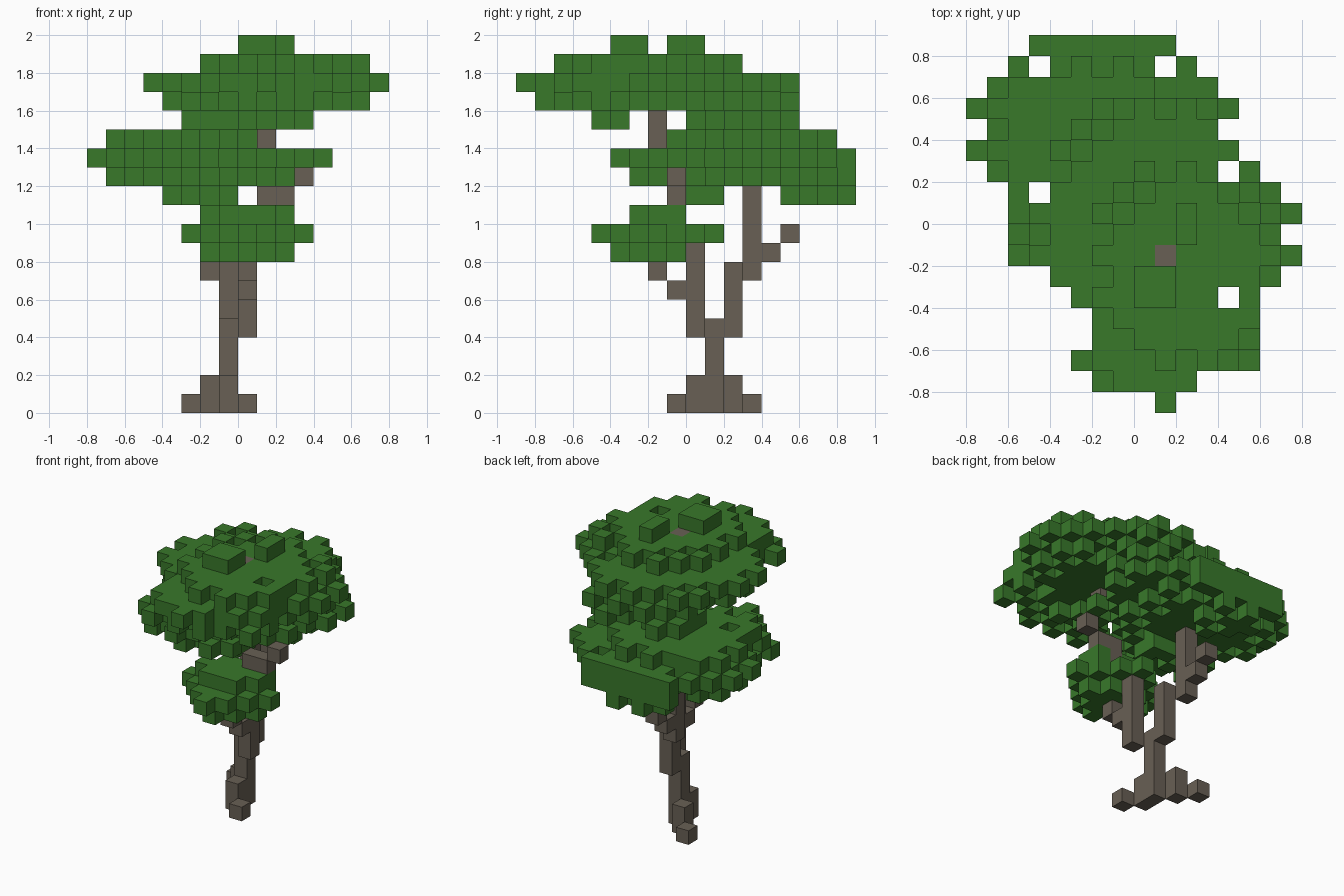
import bpy
import bmesh
from mathutils import Vector

UNIT = 0.1

cube = bpy.data.objects.get("Cube")
if cube:
    bpy.data.objects.remove(cube, do_unlink=True)


def material(name, rgb):
    m = bpy.data.materials.new(name)
    m.use_nodes = True
    m.diffuse_color = (*rgb, 1)
    m.node_tree.nodes["Principled BSDF"].inputs["Base Color"].default_value = (*rgb, 1)
    return m


leaf_green = material("leaf green", (0.040, 0.188, 0.023))
bark_brown = material("bark brown", (0.140, 0.117, 0.090))


def box(x, y, z, nx=1, ny=1, nz=1):
    """Block of cells with its low corner at x, y, z."""
    return {(x + i, y + j, z + k)
            for i in range(nx) for j in range(ny) for k in range(nz)}


# Outline of the whole crown: spans of columns for each row, back to front
OUTLINE = [
    [(-5, 2)], [(-6, -5), (-4, 1), (2, 3)], [(-7, 4)], [(-8, 5)], [(-7, 4)],
    [(-8, 5)], [(-7, 4), (5, 6)], [(-6, -5), (-4, 7)], [(-6, 8)], [(-6, 7)],
    [(-6, 8)], [(-4, 7)], [(-3, 4), (5, 6)], [(-2, 6)], [(-2, 6)],
    [(-3, 6)], [(-2, 3)], [(1, 2)],
]
footprint = {(x, 8 - row) for row, spans in enumerate(OUTLINE)
             for a, b in spans for x in range(a, b)}


def layer(z, x0, x1, y0, y1, core):
    """Elliptical slice of foliage: solid core, then a chequered leafy rim."""
    cells = set()
    mx, my, rx, ry = (x0 + x1) / 2, (y0 + y1) / 2, (x1 - x0) / 2, (y1 - y0) / 2
    for x in range(x0, x1):
        for y in range(y0, y1):
            d = ((x + 0.5 - mx) / rx) ** 2 + ((y + 0.5 - my) / ry) ** 2
            leafy = d <= 1.05 and (x + y + z) % 2 == 0
            if (d <= core or leafy) and (x, y) in footprint:
                cells.add((x, y, z))
    return cells


# Trunk: diagonal roots, stem and two forking branches
trunk = (
    box(0, -1, 0) | box(-1, 0, 0, nz=2) | box(-2, 2, 0, nz=2) | box(-3, 3, 0)
    | box(-1, 1, 0, nz=5)
)
back_branch = (
    box(-1, 2, 4, nz=4) | box(-2, 3, 7, nz=5) | box(-2, 4, 8) | box(-2, 5, 9)
)
front_branch = (
    box(0, 0, 4, nz=5) | box(0, -1, 6) | box(0, -2, 7)
    | box(1, -1, 9, nz=2) | box(1, -1, 11, nx=2) | box(3, -1, 12)
    | box(1, -2, 14, nz=5)
)

# Upper crown
upper = (
    layer(15, 0, 3, -5, -3, 0.1) | layer(15, 0, 4, 0, 6, 0.1)
    | layer(16, -4, 7, -8, 6, 0.35) | layer(17, -5, 8, -9, 6, 0.7)
    | box(1, -9, 17) | layer(18, -2, 7, -7, 3, 0.65)
    | box(0, -4, 19, nx=2, ny=2) | box(2, -1, 19, ny=2)
)

# Rear crown, cut flat at the back, with a bulge towards the front
rear = (
    layer(11, -4, 0, 5, 10, 0.1) | layer(11, -4, -1, 0, 2, 0.1)
    | box(-1, 0, 11, ny=2)
    | layer(12, -7, 3, -1, 10, 0.35) | layer(12, -5, 1, -3, 2, 0.2)
    | layer(13, -8, 5, -2, 11, 0.7) | layer(13, -6, 1, -4, 3, 0.5)
    | layer(14, -7, 2, -1, 8, 0.65) | layer(15, -3, 0, 2, 6, 1)
    | box(-5, 8, 12, nx=7, nz=2)
)

# Small lower crown
lower = (
    layer(8, -2, 3, -4, 1, 0.25) | layer(9, -3, 4, -5, 2, 0.55)
    | layer(10, -2, 3, -3, 0, 0.9) | box(2, -1, 10)
)

# Fill the rim of the outline on the broad layers of the nearer crown
covered = {c[:2] for c in upper | rear | lower}
for x, y in sorted(footprint - covered):
    near_upper = (x - 1) ** 2 + (y + 1.5) ** 2 < (x + 2) ** 2 + (y - 4) ** 2
    drop = (x + y + 1) % 2
    if near_upper and x >= -5:
        upper.add((x, y, 17 - drop))
    else:
        rear.add((x, y, 13 - drop))

wood = trunk | back_branch | front_branch
upper -= wood
rear -= wood | upper
lower -= wood | upper | rear
solid = wood | upper | rear | lower


def build(name, cells, mat):
    """Mesh only the cell faces that touch open air."""
    bm = bmesh.new()
    for cell in sorted(cells):
        for axis in range(3):
            for sign in (-1, 1):
                step = [0, 0, 0]
                step[axis] = sign
                if tuple(c + s for c, s in zip(cell, step)) in solid:
                    continue
                n = Vector(step)
                u = Vector([float(i == (axis + 1) % 3) for i in range(3)])
                v = n.cross(u)
                mid = Vector(cell) + Vector((0.5, 0.5, 0.5)) + n / 2
                corners = [mid + (u * a + v * b) / 2
                           for a, b in ((-1, -1), (1, -1), (1, 1), (-1, 1))]
                bm.faces.new([bm.verts.new(p * UNIT) for p in corners])
    bmesh.ops.remove_doubles(bm, verts=bm.verts, dist=UNIT / 100)
    mesh = bpy.data.meshes.new(name)
    bm.to_mesh(mesh)
    bm.free()
    mesh.materials.append(mat)
    bpy.context.collection.objects.link(bpy.data.objects.new(name, mesh))


build("trunk", trunk, bark_brown)
build("back_branch", back_branch - trunk, bark_brown)
build("front_branch", front_branch - trunk - back_branch, bark_brown)
build("upper_crown", upper, leaf_green)
build("rear_crown", rear, leaf_green)
build("lower_crown", lower, leaf_green)
